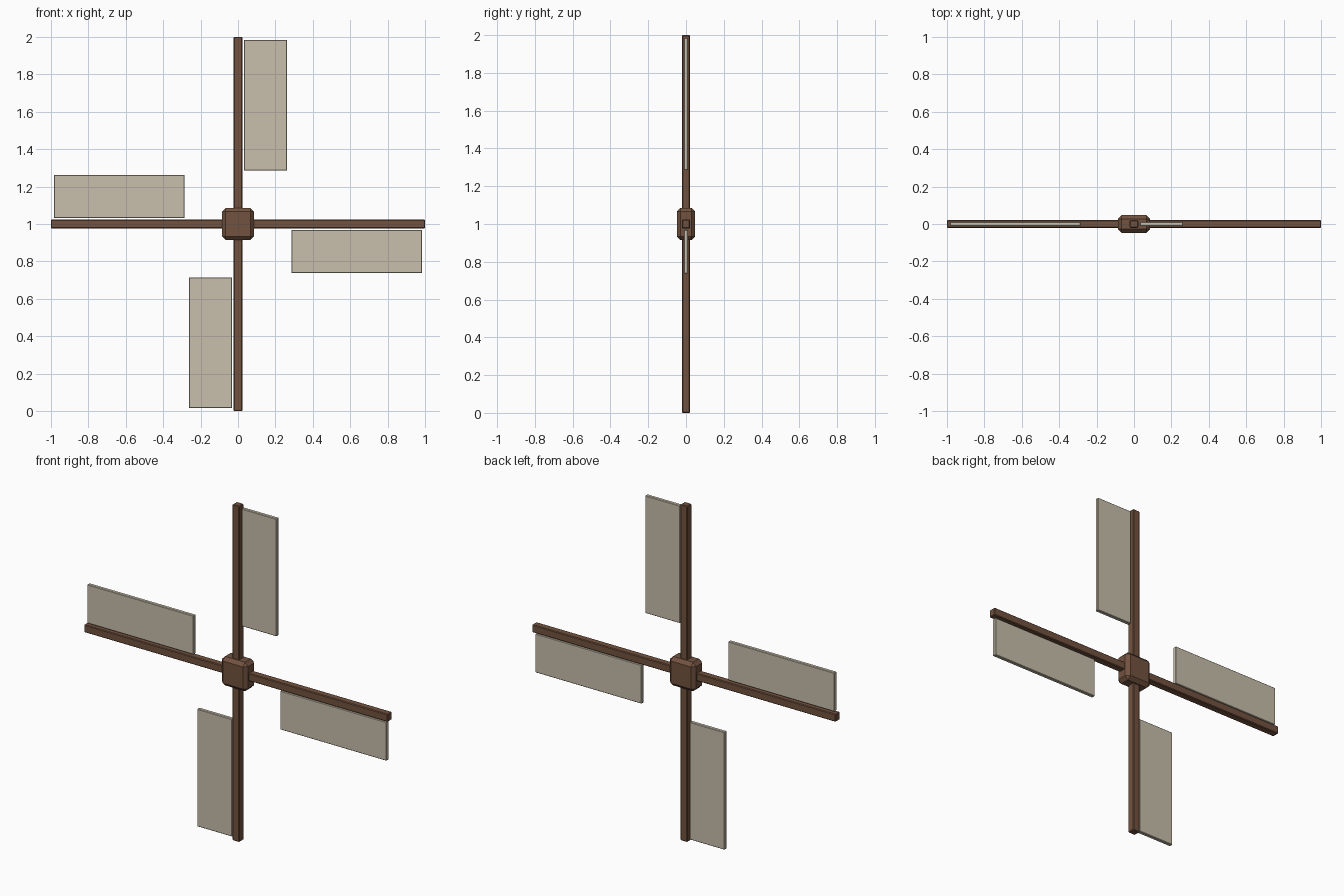
import bpy
import math
from mathutils import Matrix, Vector

old = bpy.data.objects.get("Cube")
if old:
    bpy.data.objects.remove(old, do_unlink=True)


def make_material(name, colour):
    mat = bpy.data.materials.new(name)
    mat.use_nodes = True
    mat.diffuse_color = colour
    mat.node_tree.nodes["Principled BSDF"].inputs["Base Color"].default_value = colour
    return mat


wood = make_material("brown wood", (0.17, 0.085, 0.05, 1))
cloth = make_material("cream cloth", (0.58, 0.52, 0.41, 1))

CENTRE = Vector((0, 0, 1))


def bevelled_box(name, low, high, bevel, mat, angle=0.0):
    """Box given by its corners around the axle, turned about the axle."""
    low, high = Vector(low), Vector(high)
    bpy.ops.mesh.primitive_cube_add(size=1)
    ob = bpy.context.object
    ob.name = name
    ob.data.transform(Matrix.Translation((low + high) / 2) @ Matrix.Diagonal((*(high - low), 1)))
    ob.data.transform(Matrix.Translation(CENTRE) @ Matrix.Rotation(angle, 4, "Y"))
    ob.data.materials.append(mat)
    mod = ob.modifiers.new("edge_bevel", "BEVEL")
    mod.width = bevel
    mod.segments = 1
    return ob


# Central hub
bevelled_box("hub", (-0.086, -0.048, -0.086), (0.086, 0.048, 0.086), 0.02, wood)

# Four arms, each with a sail on its clockwise side
for i, side in enumerate(("top", "left", "bottom", "right")):
    turn = i * math.pi / 2
    bevelled_box(side + "_arm", (-0.023, -0.021, 0), (0.023, 0.021, 1), 0.004, wood, turn)
    bevelled_box(side + "_sail", (0.031, -0.011, 0.285), (0.262, 0.011, 0.985), 0.003, cloth, turn)
